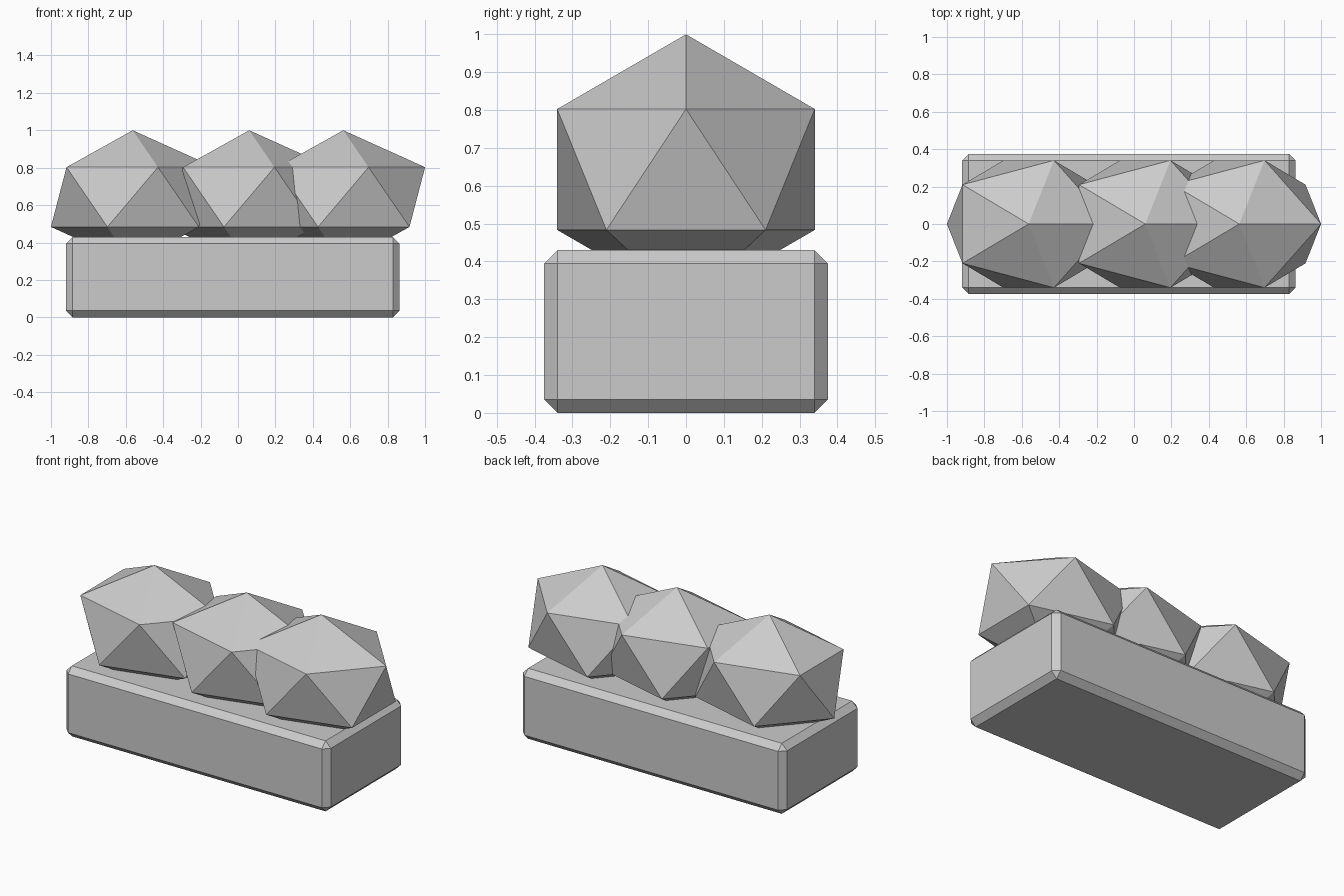
import bpy

cube = bpy.data.objects.get("Cube")
if cube:
    bpy.data.objects.remove(cube, do_unlink=True)

GREY = (0.6, 0.6, 0.6, 1.0)
stone = bpy.data.materials.new("stone_grey")
stone.use_nodes = True
stone.diffuse_color = GREY
stone.node_tree.nodes["Principled BSDF"].inputs["Base Color"].default_value = GREY


def finish(name, scale):
    """Name the active object, bake its scale and colour it."""
    obj = bpy.context.object
    obj.name = name
    obj.scale = scale
    bpy.ops.object.transform_apply(location=False, rotation=False, scale=True)
    obj.data.materials.append(stone)
    return obj


# Long planter box with chamfered edges
bpy.ops.mesh.primitive_cube_add(size=1, location=(-0.028, 0, 0.215))
box = finish("planter_box", (1.784, 0.75, 0.43))
bevel = box.modifiers.new("chamfer", 'BEVEL')
bevel.width = 0.036
bevel.segments = 1

# Row of three faceted bushes sunk into the box
for name, x in (("right_bush", -0.563), ("middle_bush", 0.06), ("left_bush", 0.563)):
    bpy.ops.mesh.primitive_ico_sphere_add(subdivisions=1, radius=1, location=(x, 0, 0.643))
    finish(name, (0.489, 0.4, 0.357))
